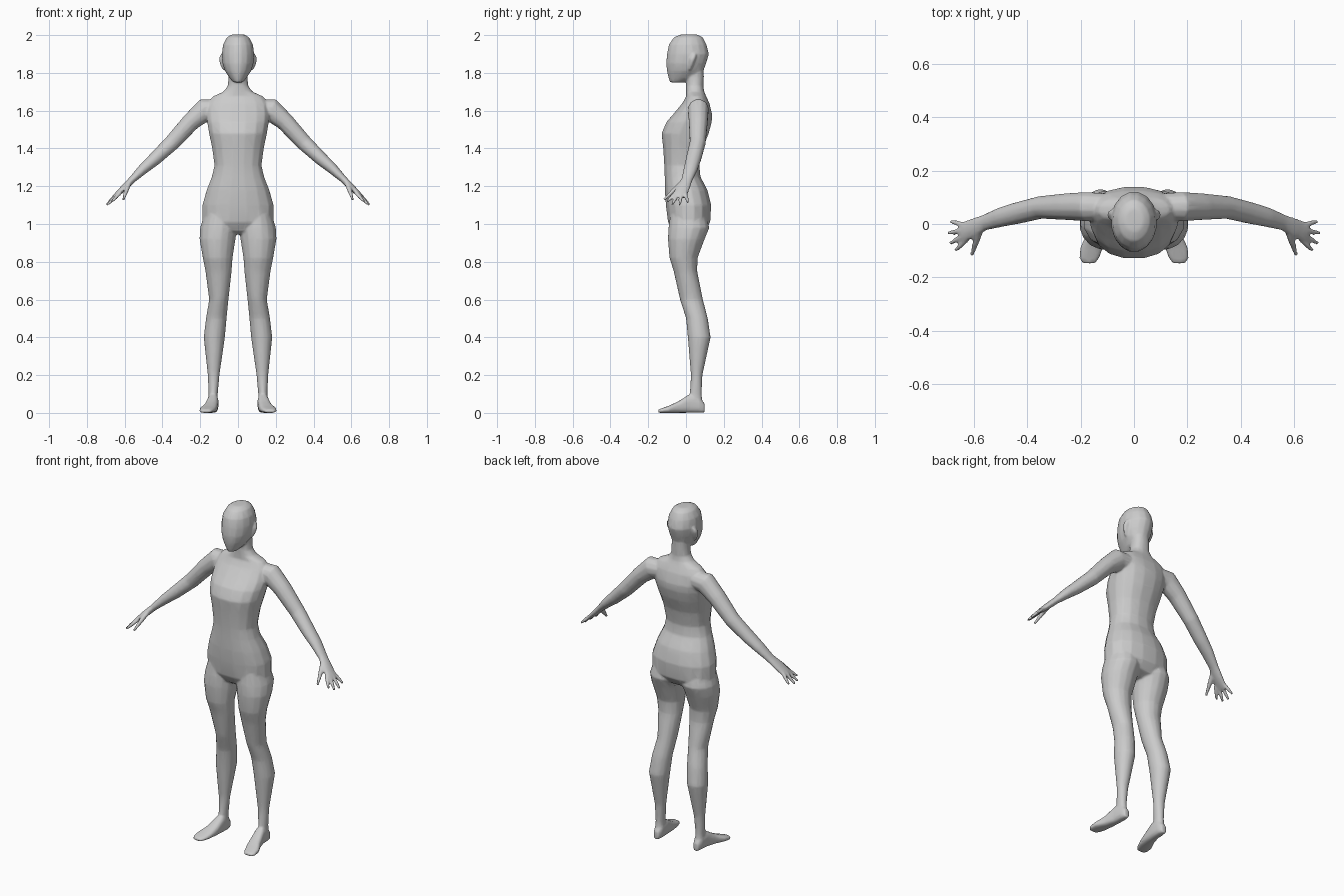
import bpy, bmesh, math
from mathutils import Vector

bm = bmesh.new()


def skin(rings, sign=1):
    """Bridge equal-sized rings of points into a closed tube, mirrored when sign is -1."""
    loops = [[bm.verts.new((p[0] * sign, p[1], p[2])) for p in r] for r in rings]
    n = len(loops[0])
    for a, b in zip(loops, loops[1:]):
        for i in range(n):
            j = (i + 1) % n
            bm.faces.new((a[i], a[j], b[j], b[i]))
    bm.faces.new(loops[0][::-1])
    bm.faces.new(loops[-1])


def oval(c, u, v, n=16, power=1.0):
    """Ring of points around c with half axes u and v; power under 1 is boxier."""
    pts = []
    for i in range(n):
        t = 2 * math.pi * (i + 0.5) / n
        s, k = math.sin(t), math.cos(t)
        pts.append(Vector(c) + u * math.copysign(abs(k) ** power, k)
                   + v * math.copysign(abs(s) ** power, s))
    return pts


def upright(sections, sign=1, power=1.0):
    """Stack of horizontal rings: z, x min, x max, y front, y back."""
    skin([oval(((a + b) / 2, (f + k) / 2, z), Vector(((b - a) / 2, 0, 0)),
               Vector((0, (k - f) / 2, 0)), power=power)
          for z, a, b, f, k in sections], sign)


def limb(sections, sign, n=12):
    """Tube along a path: x, y, z, half thickness, half breadth."""
    pts = [Vector(s[:3]) for s in sections]
    rings = []
    for i, s in enumerate(sections):
        d = (pts[min(i + 1, len(pts) - 1)] - pts[max(i - 1, 0)]).normalized()
        side = Vector((0, 1, 0))
        side = (side - d * side.dot(d)).normalized()
        rings.append(oval(pts[i], d.cross(side) * s[3], side * s[4], n))
    skin(rings, sign)


# Neck and torso: z, half width, y front, y back
torso = [(1.88, .045, .01, .09), (1.78, .050, .0, .095), (1.73, .055, .0, .092),
         (1.70, .078, .0, .097), (1.675, .135, .0, .108), (1.64, .162, -.02, .125),
         (1.58, .168, -.07, .14), (1.54, .165, -.105, .138), (1.48, .155, -.131, .122),
         (1.40, .138, -.122, .09), (1.31, .126, -.116, .072), (1.25, .14, -.114, .078),
         (1.18, .168, -.114, .115), (1.10, .191, -.108, .135), (1.01, .19, -.097, .13),
         (.965, .14, -.07, .10), (.945, .06, -.04, .05)]
upright([(z, -w, w, f, k) for z, w, f, k in torso], power=.88)

# Head
head = [(2.003, .035, -.03, .06), (1.988, .06, -.065, .09), (1.95, .08, -.092, .11),
        (1.90, .087, -.102, .123), (1.85, .083, -.106, .108), (1.81, .07, -.102, .093),
        (1.775, .047, -.094, .06), (1.75, .025, -.085, -.01)]
upright([(z, -w, w, f, k) for z, w, f, k in head])

for sign in (1, -1):
    # Ear
    upright([(1.90, .075, .092, .035, .055), (1.875, .07, .101, .018, .052),
             (1.84, .065, .094, .015, .038), (1.815, .06, .08, .012, .026)], sign)

    # Leg
    upright([(1.08, .03, .17, -.08, .10), (.98, .004, .202, -.094, .125),
             (.92, .012, .205, -.097, .10), (.82, .028, .187, -.088, .062),
             (.75, .033, .173, -.066, .06), (.60, .05, .153, -.032, .09),
             (.50, .06, .17, .0, .116), (.40, .069, .182, .009, .131),
             (.20, .098, .16, .026, .087), (.10, .107, .156, .02, .083),
             (.03, .106, .156, .01, .09)], sign)

    # Foot: y, centre x, half width, top z
    foot = [(.098, .131, .016, .05), (.07, .131, .027, .085), (.02, .133, .03, .10),
            (-.04, .143, .036, .062), (-.09, .159, .043, .038),
            (-.13, .168, .037, .024), (-.148, .168, .022, .017)]
    skin([oval((x, y, h / 2), Vector((w, 0, 0)), Vector((0, 0, h / 2)), power=.75)
          for y, x, w, h in foot], sign)

    # Arm and palm
    limb([(.10, .065, 1.61, .05, .05), (.175, .065, 1.605, .062, .056),
          (.25, .065, 1.54, .049, .051), (.35, .062, 1.43, .043, .043),
          (.44, .04, 1.345, .036, .041), (.50, .025, 1.293, .029, .037),
          (.56, .005, 1.235, .019, .03), (.60, -.015, 1.195, .018, .037),
          (.64, -.03, 1.157, .013, .038), (.652, -.033, 1.145, .009, .033)], sign)

    # Thumb
    limb([(.575, -.02, 1.22, .014, .014), (.592, -.068, 1.175, .013, .013),
          (.607, -.117, 1.128, .007, .007)], sign, 8)

    # Fingers: root x, root y, tip
    for x, y, tip in ((.635, -.004, (.687, .010, 1.113)), (.637, -.022, (.697, -.035, 1.10)),
                      (.632, -.041, (.689, -.073, 1.103)), (.624, -.056, (.668, -.099, 1.118))):
        root, end = Vector((x, y, 1.165)), Vector(tip)
        limb([(*root.lerp(end, t), r, r) for t, r in ((0, .011), (.6, .010), (1, .007))],
             sign, 8)

bmesh.ops.recalc_face_normals(bm, faces=bm.faces[:])
mesh = bpy.data.meshes.new("body")
bm.to_mesh(mesh)
bm.free()
body = bpy.data.objects.new("body", mesh)
bpy.context.collection.objects.link(body)

# One plain grey
grey = bpy.data.materials.new("plain grey")
grey.diffuse_color = (.6, .6, .6, 1)
mesh.materials.append(grey)

# Fuse the parts into one skin, soften the joints, then thin the mesh
remesh = body.modifiers.new("fuse", 'REMESH')
remesh.mode = 'VOXEL'
remesh.voxel_size = .006
remesh.use_smooth_shade = True
soften = body.modifiers.new("soften", 'SMOOTH')
soften.factor = .5
soften.iterations = 5
thin = body.modifiers.new("thin", 'DECIMATE')
thin.ratio = .15
bpy.context.view_layer.objects.active = body
body.select_set(True)
for name in ("fuse", "soften", "thin"):
    bpy.ops.object.modifier_apply(modifier=name)
bpy.ops.object.shade_smooth()
